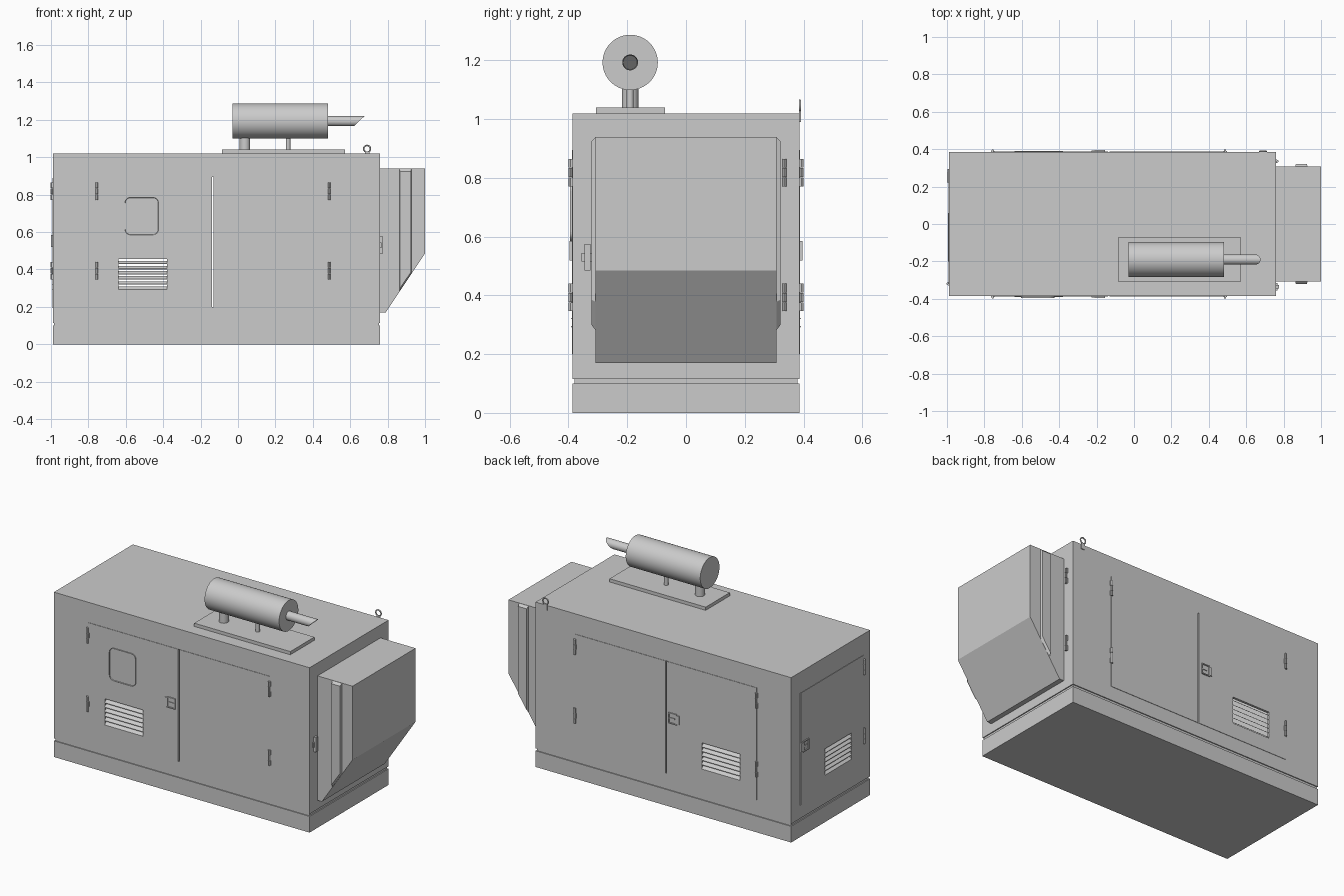
import bpy, bmesh, math
from mathutils import Matrix, Vector

if "Cube" in bpy.data.objects:
    bpy.data.objects.remove(bpy.data.objects["Cube"])

W = 0.386            # half depth of the enclosure
X0, X1 = -0.99, 0.76  # left and right ends

# Side mapping: u along the wall, o outwards, z up
SIDES = {
    "front": lambda u, o, z: (u, -W - o, z),
    "back": lambda u, o, z: (u, W + o, z),
    "left": lambda u, o, z: (X0 - o, u, z),
    "right": lambda u, o, z: (X1 + o, u, z),
    None: lambda x, y, z: (x, y, z),
}


def finish(name, bm, side=None, smooth=False):
    for v in bm.verts:
        v.co = Vector(SIDES[side](*v.co))
    bmesh.ops.recalc_face_normals(bm, faces=bm.faces)
    me = bpy.data.meshes.new(name)
    bm.to_mesh(me)
    bm.free()
    ob = bpy.data.objects.new(name, me)
    bpy.context.collection.objects.link(ob)
    if smooth:
        bpy.ops.object.select_all(action='DESELECT')
        ob.select_set(True)
        bpy.context.view_layer.objects.active = ob
        bpy.ops.object.shade_smooth_by_angle()
    return ob


def add_box(bm, lo, hi):
    lo, hi = Vector(lo), Vector(hi)
    m = Matrix.Translation((lo + hi) / 2) @ Matrix.Diagonal((*(hi - lo), 1))
    bmesh.ops.create_cube(bm, size=1, matrix=m)


def boxes(name, items, side=None):
    bm = bmesh.new()
    for lo, hi in items:
        add_box(bm, lo, hi)
    return finish(name, bm, side)


def loft(bm, a, b):
    """Closed solid between two matching loops."""
    va, vb = [bm.verts.new(p) for p in a], [bm.verts.new(p) for p in b]
    n = len(va)
    for i in range(n):
        bm.faces.new((va[i], va[(i + 1) % n], vb[(i + 1) % n], vb[i]))
    bm.faces.new(va[::-1])
    return bm.faces.new(vb)


def add_cyl(bm, p, q, r, n=32):
    p, q = Vector(p), Vector(q)
    rot = (q - p).to_track_quat('Z', 'Y').to_matrix().to_4x4()
    bmesh.ops.create_cone(bm, cap_ends=True, segments=n, radius1=r, radius2=r,
                          depth=(q - p).length, matrix=Matrix.Translation((p + q) / 2) @ rot)


def cylinder(name, p, q, r, n=32):
    bm = bmesh.new()
    add_cyl(bm, p, q, r, n)
    return finish(name, bm, smooth=True)


def cut(ob, cutter):
    mod = ob.modifiers.new("cut", 'BOOLEAN')
    mod.operation, mod.solver, mod.object = 'DIFFERENCE', 'EXACT', cutter
    bpy.context.view_layer.objects.active = ob
    bpy.ops.object.modifier_apply(modifier=mod.name)


# Base skid and recessed seam
boxes("base", [((X0, -W, 0), (X1, W, 0.10))])
boxes("base_seam", [((X0 + .006, -W + .006, 0.10), (X1 - .006, W - .006, 0.116))])

# Hollow enclosure and door skins, all cut by door slits and vent openings
inner = boxes("cutter_inside", [((X0 + .012, -W + .012, .127), (X1 - .012, W - .012, 1.008))])
opening = boxes("cutter_openings", [
    ((-.14, -.5, .20), (-.13, .5, .895)), ((-.64, -.5, .29), (-.38, .5, .455)),
    ((-1.1, .292, .195), (-.9, .301, .89)), ((-1.1, -.20, .29), (-.9, .06, .455))])
body = boxes("enclosure", [((X0, -W, .115), (X1, W, 1.02))])
cut(body, inner)
cut(body, opening)
for side in ("front", "back"):
    for part, a, b in (("left", -.755, -.14), ("right", -.13, .487)):
        door = boxes(f"{side}_door_{part}", [((a, -.002, .20), (b, .0025, .895))], side)
        if part == "left":
            cut(door, opening)
end_door = boxes("left_end_door", [((-.32, -.002, .195), (.292, .0025, .89))], "left")
cut(end_door, opening)
for c in (inner, opening):
    bpy.data.objects.remove(c)


# Repeated door fittings
def hinge(side, u, z, d):
    bm = bmesh.new()
    for i in range(3):
        za = z - .047 + i * .032
        add_cyl(bm, (u, .007, za), (u, .007, za + .030), .0065, 12)
        s = d if i % 2 else -d
        add_box(bm, (min(u, u + s * .009), 0, za), (max(u, u + s * .009), .005, za + .030))
    finish(f"{side}_hinge", bm, side, True)


def latch(side, u, z, d=1):
    t = .01
    boxes(f"{side}_latch", [
        ((u - .028, 0, z - .033), (u + .028, .004, z + .033)),
        ((u - .028, .004, z + .027), (u + .028, t, z + .033)),
        ((u - .028, .004, z - .033), (u + .028, t, z - .027)),
        ((u - .028, .004, z - .027), (u - .022, t, z + .027)),
        ((u + .022, .004, z - .027), (u + .028, t, z + .027)),
        ((u - .014, .004, z - .004), (u + .022, .008, z + .004)),
        ((u - d * .036 - .008, 0, z - .026), (u - d * .036 + .008, .008, z + .026))], side)


def louvres(side, a, b):
    bm = bmesh.new()
    for i in range(6):
        z = .291 + i * .0275
        sec = [(.005, z), (-.014, z + .015), (-.014, z + .018), (.005, z + .003)]
        loft(bm, [(a, o, h) for o, h in sec], [(b, o, h) for o, h in sec])
    finish(f"{side}_louvres", bm, side)


for side in ("front", "back"):
    for z in (.818, .393):
        hinge(side, -.755, z, 1)
        hinge(side, .487, z, -1)
    latch(side, -.183, .552)
    louvres(side, -.64, -.38)
for z in (.818, .393):
    hinge("left", -.32, z, 1)
    hinge("right", .335, z, -1)
latch("left", .25, .552, -1)
louvres("left", -.20, .06)
boxes("right_latch", [((-.345, 0, .485), (-.325, .014, .575)),
                      ((-.355, 0, .515), (-.315, .006, .545))], "right")

# Rounded inspection window with raised rim
pts = []
for k, (sx, sz) in enumerate(((1, 1), (-1, 1), (-1, -1), (1, -1))):
    for i in range(7):
        a = math.pi / 2 * (k + i / 6)
        pts.append((-.515 + sx * .060 + .03 * math.cos(a), .685 + sz * .070 + .03 * math.sin(a)))
bm = bmesh.new()
face = loft(bm, [(u, .001, z) for u, z in pts], [(u, .009, z) for u, z in pts])
bmesh.ops.inset_region(bm, faces=[face], thickness=.008, use_even_offset=True)
bmesh.ops.inset_region(bm, faces=[face], thickness=.002, use_even_offset=True)
for v in face.verts:
    v.co.y = .004
finish("window", bm, "front")

# Air outlet hood with sloped underside
prof = [(.76, .94), (1.0, .94), (1.0, .485), (.79, .17), (.76, .17)]
bm = bmesh.new()
loft(bm, [(x, -.308, z) for x, z in prof], [(x, .308, z) for x, z in prof])
finish("outlet_hood", bm)
low = [(.862, .94), (.928, .94), (.928, .378), (.862, .28)]
top = [(.866, .925), (.924, .925), (.924, .385), (.866, .30)]
for s, n in ((-1, "front"), (1, "back")):
    bm = bmesh.new()
    loft(bm, [(x, s * .307, z) for x, z in low], [(x, s * .322, z) for x, z in top])
    finish(f"hood_rib_{n}", bm)

# Exhaust: plate, supports, silencer and angled tail pipe
EY, EZ = -.19, 1.193
boxes("exhaust_plate", [((-.085, -.307, 1.02), (.573, -.071, 1.04))])
cylinder("exhaust_riser", (.037, EY, 1.038), (.037, EY, 1.15), .028)
cylinder("silencer_support", (.268, EY, 1.038), (.268, EY, 1.15), .012, 20)
cylinder("silencer", (-.03, EY, EZ), (.48, EY, EZ), .094, 64)
bm = bmesh.new()
add_cyl(bm, (.47, EY, EZ), (.648, EY, EZ), .027)
tip = max(bm.faces, key=lambda f: f.calc_center_median().x)
bmesh.ops.inset_region(bm, faces=[tip], thickness=.003)
for v in bm.verts:
    if v.co.x > .6:
        v.co.x += (v.co.z - EZ) * 1.05
for v in tip.verts:
    v.co.x -= .05
finish("tail_pipe", bm, smooth=True)

# Lifting eye on the back top edge
bpy.ops.mesh.primitive_torus_add(location=(.69, .388, 1.045), rotation=(math.pi / 2, 0, 0),
                                 major_radius=.018, minor_radius=.004,
                                 major_segments=32, minor_segments=10)
eye = bpy.context.object
eye.name = "lifting_eye"
bpy.ops.object.shade_smooth()
boxes("lifting_eye_tab", [((.678, .384, .99), (.702, .391, 1.029))])
